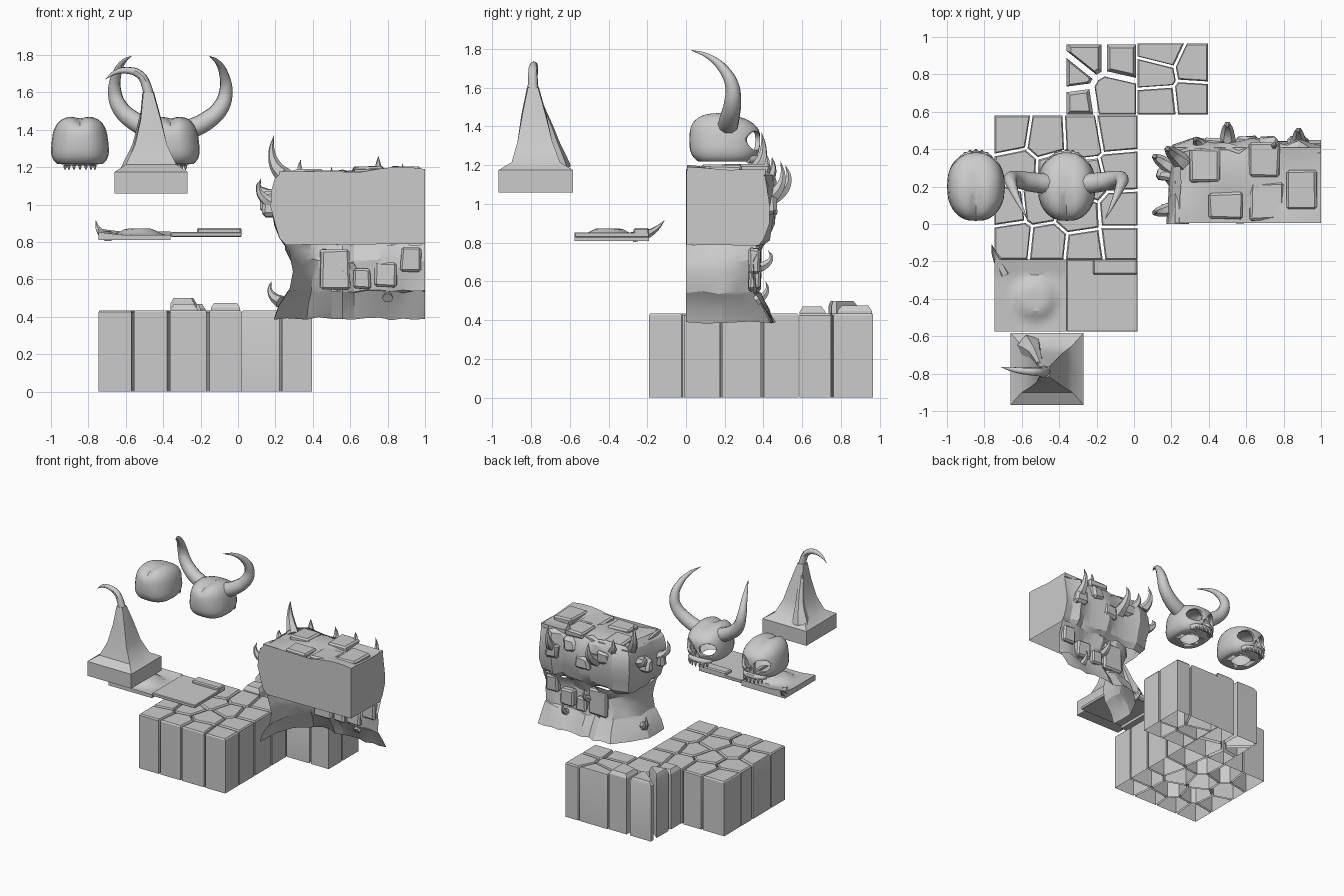
import bpy, bmesh, math, random
from mathutils import Vector

if "Cube" in bpy.data.objects:
    bpy.data.objects.remove(bpy.data.objects["Cube"])
random.seed(4)
R = random.uniform


def finish(name, bm, angle=30):
    bmesh.ops.recalc_face_normals(bm, faces=bm.faces)
    me = bpy.data.meshes.new(name)
    bm.to_mesh(me)
    bm.free()
    ob = bpy.data.objects.new(name, me)
    bpy.context.collection.objects.link(ob)
    me.shade_smooth()
    me.set_sharp_from_angle(angle=math.radians(angle))
    return ob


def bake(ob):
    bpy.context.view_layer.update()
    return bpy.data.meshes.new_from_object(ob.evaluated_get(bpy.context.evaluated_depsgraph_get()))


def loft(bm, rings, closed=True, caps=True):
    vs = [[bm.verts.new(p) for p in r] for r in rings]
    n = len(vs[0])
    for a, b in zip(vs, vs[1:]):
        for i in range(n if closed else n - 1):
            j = (i + 1) % n
            bm.faces.new((a[i], a[j], b[j], b[i]))
    if caps:
        bm.faces.new(vs[0])
        bm.faces.new(vs[-1])


def horn(name, pts, res=3):
    """Tapering tube along (x, y, z, radius) points."""
    cu = bpy.data.curves.new(name, 'CURVE')
    cu.dimensions, cu.bevel_depth, cu.bevel_resolution = '3D', 1, res
    cu.resolution_u, cu.use_fill_caps = 6, True
    sp = cu.splines.new('BEZIER')
    sp.bezier_points.add(len(pts) - 1)
    for b, p in zip(sp.bezier_points, pts):
        b.co, b.radius = p[:3], p[3]
        b.handle_left_type = b.handle_right_type = 'AUTO'
    tmp = bpy.data.objects.new(name, cu)
    bpy.context.collection.objects.link(tmp)
    me = bake(tmp)
    bpy.data.objects.remove(tmp)
    bm = bmesh.new()
    bm.from_mesh(me)
    return finish(name, bm, 45)


def block(name, lo, hi, jit=0.0, bevel=0.012):
    bm = bmesh.new()
    bmesh.ops.create_cube(bm, size=1)
    for v in bm.verts:
        v.co = [(l + h) / 2 + c * (h - l) + R(-jit, jit) for c, l, h in zip(v.co, lo, hi)]
    if bevel:
        bmesh.ops.bevel(bm, geom=bm.edges[:], offset=bevel, segments=1, affect='EDGES')
    return finish(name, bm)


# Cracked stone floor: clipped cells raised into open-bottomed columns
def clip(poly, p, n):
    out = []
    for a, b in zip(poly, poly[1:] + poly[:1]):
        da, db = (a - p).dot(n), (b - p).dot(n)
        if da <= 0:
            out.append(a)
        if da * db < 0:
            out.append(a + (b - a) * (da / (da - db)))
    return out


def columns(name, x0, x1, y0, y1, seeds, gap):
    for k, s in enumerate(seeds):
        c = Vector(s[:2])
        top = s[2] if len(s) > 2 else 0.435
        poly = [Vector(q) for q in ((x0, y0), (x1, y0), (x1, y1), (x0, y1))]
        for t in seeds:
            if t is not s:
                d = (Vector(t[:2]) - c)
                poly = clip(poly, c + d / 2 - d.normalized() * gap / 2, d)
        poly = [p for i, p in enumerate(poly) if (p - poly[i - 1]).length > 0.012]
        m = sum(poly, Vector((0, 0))) / len(poly)
        size = max((p - m).length for p in poly)
        ring = lambda inset, z: [((p - m) * (1 - inset / size) + m).to_3d() + Vector((0, 0, z)) for p in poly]
        bm = bmesh.new()
        ch = 0.01 if top < 0.45 else 0.028
        loft(bm, [ring(0, 0), ring(0, top - ch), ring(ch, top)], caps=False)
        bm.verts.ensure_lookup_table()
        bm.faces.new(bm.verts[-len(poly):])
        finish(f"{name}_{k}", bm)


main = [(-.65, -.1), (-.46, -.12), (-.27, -.14), (-.07, -.11), (-.68, .1), (-.5, .12), (-.3, .06), (-.07, .08),
        (-.62, .29), (-.42, .28), (-.24, .23), (-.08, .27), (-.66, .49), (-.47, .46), (-.27, .47), (-.1, .5)]
columns("floor_stone", -.745, .02, -.19, .58, main, .014)
columns("broken_stone", -.36, .012, .585, .96,
        [(-.25, .9, .47), (-.07, .9, .475), (-.33, .8, .5), (-.31, .65, .47), (-.12, .68)], .03)
columns("ledge_stone", .02, .395, .585, .965,
        [(.15, .92), (.32, .84), (.12, .8), (.13, .66), (.31, .68)], .014)


# Thin slabs: sculpted grid with a skirt
def slab(name, x0, x1, y0, y1, bottom, height, n=10):
    bm = bmesh.new()
    bmesh.ops.create_grid(bm, x_segments=n, y_segments=n, size=.5)
    for v in bm.verts:
        x, y = x0 + (v.co.x + .5) * (x1 - x0), y0 + (v.co.y + .5) * (y1 - y0)
        v.co = (x, y, height(x, y))
    g = bmesh.ops.extrude_face_region(bm, geom=bm.faces[:])
    for v in g['geom']:
        if isinstance(v, bmesh.types.BMVert):
            v.co.z = bottom
    return finish(name, bm, 25)


def rough(x, y):
    d = math.hypot(x + .53, y + .4)
    return .838 + .035 * max(0, 1 - max(0, d - .07) / .06) + max(0, y + .28) * .2 + max(0, -.62 - x) * .12


slab("rough_slab", -.745, -.36, -.575, -.19, .81, rough, 14)
block("plain_slab", (-.36, -.575, .828), (.02, -.19, .853), 0, .004)
block("slab_rim", (-.22, -.27, .83), (.02, -.19, .876), 0, .008)
horn("slab_spike", [(-.69, -.27, .83, .03), (-.725, -.2, .845, .024), (-.75, -.15, .875, .013), (-.76, -.11, .915, .001)], 1)

# Hooked spire on square plinth
bm = bmesh.new()
rings = []
for cx, cy, z, w, d, m in ((-.465, -.775, 1.06, .195, .192, 1), (-.465, -.775, 1.175, .195, .192, 1),
                           (-.465, -.775, 1.215, .135, .125, 1), (-.465, -.78, 1.32, .085, .09, 1),
                           (-.467, -.785, 1.46, .052, .06, 1.08), (-.48, -.79, 1.6, .026, .026, 1.2)):
    rings.append([(cx + w * a * (m if b == 0 else 1), cy + d * b * (m if a == 0 else 1), z)
                  for a, b in ((1, 0), (1, 1), (0, 1), (-1, 1), (-1, 0), (-1, -1), (0, -1), (1, -1))])
loft(bm, rings)
finish("spire", bm, 40)
horn("spire_hook", [(-.47, -.787, 1.5, .036), (-.485, -.79, 1.62, .027), (-.525, -.79, 1.695, .023),
                    (-.6, -.785, 1.718, .018), (-.66, -.775, 1.705, .012), (-.71, -.765, 1.67, .001)], 2)
horn("spire_ridge", [(-.56, -.66, 1.18, .07), (-.53, -.69, 1.32, .035), (-.5, -.755, 1.52, .016)], 1)


# Skulls facing the back
def ball(bm, c, r, p=1.0):
    vs = bmesh.ops.create_uvsphere(bm, u_segments=32, v_segments=20, radius=1)['verts']
    for v in vs:
        q = Vector([math.copysign(abs(t) ** p, t) for t in v.co])
        v.co = [cc + rr * t for cc, rr, t in zip(c, r, q)]
    return vs


def skull(cx):
    bm = bmesh.new()
    shell = lambda k: [(v, v.co.copy()) for v in ball(bm, (0, .2, 1.335), (.158 * k, .183 * k, .138 * k), .66)]

    def shape(vs):
        for v, co in vs:
            t, u = (co.z - 1.335) / .138, (co.y - .2) / .183
            v.co.x *= 1 - .1 * (t + .4) - .2 * max(0, u) ** 2 - .22 * max(0, -u) ** 2
            v.co.z -= .03 * math.exp(-(co.x / .035) ** 2) * max(0, t) * max(0, .6 - u) * .7
            v.co.z -= .045 * max(0, t) * max(0, u)
    shape(shell(1))
    ob = finish("skull", bm, 40)
    bm = bmesh.new()
    shape(shell(.87))
    cutters = [finish("cut_inside", bm)]
    cutters.append(block("cut_base", (-.3, -.1, 1.1), (.3, .5, 1.218), 0, 0))
    for c, r in (((-.075, .345, 1.325), (.056, .085, .05)), ((.075, .345, 1.325), (.056, .085, .05)),
                 ((0, .38, 1.273), (.018, .06, .028))):
        bm = bmesh.new()
        ball(bm, c, r)
        cutters.append(finish("cut_socket", bm))
    for c in cutters:
        c.hide_render = True
        m = ob.modifiers.new("cut", 'BOOLEAN')
        m.object, m.operation, m.solver = c, 'DIFFERENCE', 'EXACT'
    me = bake(ob)
    ob.modifiers.clear()
    ob.data = me
    for c in cutters:
        bpy.data.objects.remove(c)
    ob.location.x = cx
    # upper jaw and teeth
    jaw = [(cx + .088 * math.sin(a), .315 + .055 * math.cos(a), 1.232, .022) for a in (-1.5, -.8, 0, .8, 1.5)]
    horn("jaw", jaw, 2)
    for i in range(7):
        a = (i - 3) * .36
        x, y = cx + .09 * math.sin(a), .325 + .062 * math.cos(a)
        horn("tooth", [(x, y, 1.228, .011), (x, y + .005, 1.205, .009), (x, y + .004, 1.185, .002)], 1)


skull(-.845)
skull(-.36)
for s in (-1, 1):
    horn("skull_horn", [(-.362 + s * x, y, z, r) for x, y, z, r in (
        (.1, .215, 1.40, .055), (.19, .225, 1.445, .052), (.27, .24, 1.52, .045), (.298, .238, 1.61, .036),
        (.285, .19, 1.7, .025), (.25, .11, 1.765, .013), (.21, .03, 1.793, .002))])

# Rocky wall: outward profiles swept round the corner (x, y, normal)
back = [(x, .38, 0, 1) for x in (.43, .5, .56, .62, .69, .76, .82, .88, .94, 1.0)]
round_end = [(.24, 0, -1, 0), (.24, .07, -1, 0), (.24, .15, -1, 0), (.24, .22, -1, 0), (.245, .3, -.95, .3),
             (.27, .36, -.7, .7), (.35, .38, -.2, 1)] + back
cut_end = [(.235, 0, -1, 0), (.235, .09, -1, 0), (.24, .18, -.95, .2), (.31, .28, -.7, .7), (.39, .37, -.3, .9)] + back
low = ((.39, .065), (.46, .03), (.535, -.01), (.54, -.02), (.64, -.035), (.7, -.04), (.76, -.01), (.79, .005))
high = ((.785, .0), (.82, .03), (.9, .055), (.99, .065), (1.08, .06), (1.14, .045), (1.18, .01))


def sweep(path, profile, jit):
    out = []
    for i, (x, y, nx, ny) in enumerate(path):
        k = R(-jit, jit)
        row = []
        for z, d in profile:
            e = d + k + R(-.01, .01)
            ends = i in (0, len(path) - 1)
            row.append((x + nx * e, y + ny * e, z + (0 if ends else R(-.01, .01))))
        out.append(row)
    return out


bm = bmesh.new()
loft(bm, sweep(cut_end, low, .018), closed=False, caps=False)
finish("wall_base", bm, 25)
bm = bmesh.new()
rows = sweep(round_end, high, .02)
loft(bm, rows, closed=False, caps=False)
# flat end and front of the upper wall
bm.faces.new([bm.verts.new(p) for p in rows[-1] + [(1, .003, 1.17), (1, .003, .79)]])
bm.faces.new([bm.verts.new(p) for p in rows[0] + [(1, .003, 1.17), (1, .003, .79)]])
finish("wall_top", bm, 22)
slab("wall_roof", .22, 1.0, .005, .41, 1.15,
     lambda x, y: 1.17 + .02 * math.sin(x * 9) * math.cos(y * 11) + (.012 if x > .6 else -.01), 9)

# Roof slabs and outer rocks
for lo, hi in (((.62, .02, 1.15), (.8, .22, 1.19)), ((.82, .08, 1.15), (.98, .29, 1.205)),
               ((.62, .25, 1.15), (.78, .43, 1.2)), ((.3, .22, 1.14), (.46, .4, 1.185)), ((.4, .03, 1.14), (.58, .17, 1.18))):
    block("roof_slab", lo, hi, .008)
for x, y, z, s in ((.18, .08, .98, .05), (.175, .27, 1.02, .055), (.42, .43, 1.06, .05), (.6, .43, .98, .055),
                   (.72, .43, 1.1, .05), (.87, .43, 1.0, .055)):
    block("wall_rock", (x - s, y - s * .6, z - s), (x + s, y + s * .6, z + s), .015, .018)


# Relief stones on the lower wall, seen from both sides
for x0, x1, z0, z1 in ((.44, .6, .55, .76), (.62, .71, .55, .66), (.73, .85, .56, .69), (.87, .98, .64, .77)):
    block("relief_stone", (x0, .325, z0), (x1, .385, z1), .006)


# Thorny spikes: base, direction, length; tips curl upward
for x, y, z, dx, dy, h, r in ((.26, .33, 1.14, -.08, .07, .23, .05), (.2, .3, 1.04, -.09, .06, .09, .045),
                              (.2, .08, 1.0, -.09, -.02, .14, .04), (.5, .42, 1.02, .0, .11, .18, .05),
                              (.88, .42, 1.02, .0, .08, .2, .045), (.75, .38, 1.14, .0, .04, .12, .04),
                              (.36, .41, 1.12, -.03, .04, .12, .04), (.6, .34, .66, .0, .1, .1, .035),
                              (.23, .2, .48, -.06, .06, .11, .035), (.8, .36, .5, .0, .06, .1, .03)):
    horn("wall_spike", [(x, y, z, r), (x + dx * .75, y + dy * .75, z + h * .3, r * .65),
                        (x + dx, y + dy, z + h * .65, r * .33), (x + dx * .85, y + dy * .85, z + h, .001)], 1)
